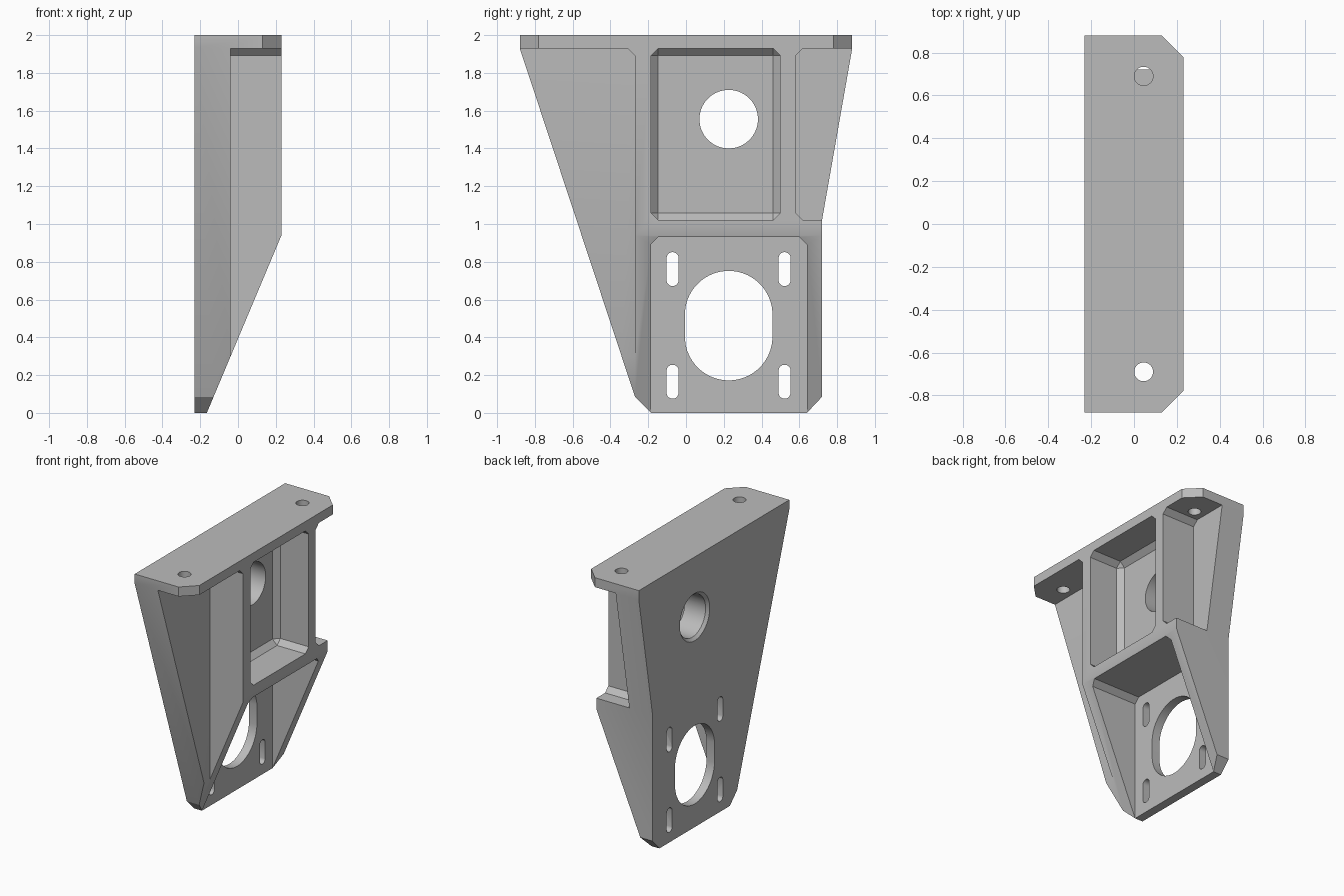
import bpy, bmesh, math
from mathutils import Vector

if "Cube" in bpy.data.objects:
    bpy.data.objects.remove(bpy.data.objects["Cube"], do_unlink=True)

BACK, FACE, FRONT, OUT = -0.23, -0.04, 0.23, 0.5   # depth levels along x
FLOOR = -0.165                                     # lower pocket floor
C = 0.038                                          # small corner cut


def to_object(name, bm):
    bmesh.ops.recalc_face_normals(bm, faces=bm.faces)
    mesh = bpy.data.meshes.new(name)
    bm.to_mesh(mesh)
    bm.free()
    obj = bpy.data.objects.new(name, mesh)
    bpy.context.collection.objects.link(obj)
    return obj


def prism(name, pts, lo, hi, axis="x"):
    """Extrude a 2D profile along an axis."""
    def place(p, d):
        a, b = p
        return {"x": (d, a, b), "y": (a, d, b), "z": (a, b, d)}[axis]
    bm = bmesh.new()
    face = bm.faces.new([bm.verts.new(place(p, lo)) for p in pts])
    ext = bmesh.ops.extrude_face_region(bm, geom=[face])
    verts = [g for g in ext["geom"] if isinstance(g, bmesh.types.BMVert)]
    shift = Vector(place((0, 0), hi - lo))
    bmesh.ops.translate(bm, verts=verts, vec=shift)
    return to_object(name, bm)


def hull(name, points):
    bm = bmesh.new()
    for p in points:
        bm.verts.new(p)
    bmesh.ops.convex_hull(bm, input=bm.verts)
    return to_object(name, bm)


def obround(cy, cz, r, half=0.0, n=48):
    """Circle, or slot when half (half the straight length) is given."""
    pts = []
    for i in range(n):
        a = 2 * math.pi * (i + 0.5) / n
        pts.append((cy + r * math.cos(a),
                    cz + r * math.sin(a) + math.copysign(half, math.sin(a))))
    return pts


# Solid blank with the full side outline
bracket = prism("mounting_bracket", [
    (-0.88, 2), (-0.88, 1.93), (-0.27, 0.085), (-0.185, 0), (0.64, 0),
    (0.72, 0.085), (0.72, 1.02), (0.88, 1.93), (0.88, 2)], BACK, FRONT)

cutters = []

# Sloped lower front
sx, sz = 0.04, 0.0952
cutters.append(prism("slope_cutter", [
    (FLOOR - sx, -sz), (OUT, -sz), (OUT, 0.94 + sz), (FRONT + sx, 0.94 + sz)],
    -1, 1, "y"))

# Recesses outside the two upright ribs
cutters.append(prism("front_wing_cutter", [
    (-1, -0.1), (-0.27, -0.1), (-0.27, 1.93 - C), (-0.27 - C, 1.93), (-1, 1.93)],
    FACE, OUT))
cutters.append(prism("back_wing_cutter", [
    (1, 1.02), (0.58 + C, 1.02), (0.58, 1.02 + C),
    (0.58, 1.93 - C), (0.58 + C, 1.93), (1, 1.93)], FACE, OUT))

# Lower pocket, open at the bottom
cutters.append(prism("lower_pocket_cutter", [
    (-0.185, -0.1), (0.64, -0.1), (0.64, 0.93 - C), (0.64 - C, 0.93),
    (-0.185 + C, 0.93), (-0.185, 0.93 - C)], FLOOR, OUT))

# Upper pocket with bevelled floor edge
y0, y1, z0, z1 = -0.185, 0.498, 1.02, 1.93
points = []
for y, sy in ((y0, 1), (y1, -1)):
    for z, s in ((z0, 1), (z1, -1)):
        points.append((FACE, y + sy * C, z + s * C))
        for x in (FACE + C, OUT):
            points += [(x, y + sy * C, z), (x, y, z + s * C)]
cutters.append(hull("upper_pocket_cutter", points))

# Round upper opening with a slight bevel at the back
hy, hz, hr = 0.226, 1.555, 0.155
cutters.append(prism("upper_hole_cutter", obround(hy, hz, hr), -OUT, OUT))
cutters.append(hull("hole_bevel_cutter",
    [(BACK - 0.02, *p) for p in obround(hy, hz, hr + 0.04)]
    + [(BACK + 0.02, *p) for p in obround(hy, hz, hr)]))

# Large lower opening and four slots
cutters.append(prism("lower_hole_cutter", obround(hy, 0.462, 0.232, 0.058), -OUT, OUT))
for y in (-0.071, 0.522):
    for z in (0.165, 0.761):
        cutters.append(prism("slot_cutter", obround(y, z, 0.032, 0.058, 24), -OUT, OUT))

# Top flange corners and screw holes
for s in (-1, 1):
    cutters.append(prism("corner_cutter", [
        (0.03, 0.98 * s), (0.33, 0.68 * s), (0.33, 0.98 * s)], 1.9, 2.1, "z"))
    cutters.append(prism("screw_hole_cutter",
        obround(0.045, 0.69 * s, 0.044, 0, 32), 1.8, 2.1, "z"))

# Carve the blank
for c in cutters:
    c.hide_render = True
    mod = bracket.modifiers.new(c.name, "BOOLEAN")
    mod.operation = "DIFFERENCE"
    mod.solver = "EXACT"
    mod.object = c
bpy.context.view_layer.update()
deps = bpy.context.evaluated_depsgraph_get()
carved = bpy.data.meshes.new_from_object(bracket.evaluated_get(deps))
bracket.modifiers.clear()
bracket.data = carved
for c in cutters:
    bpy.data.objects.remove(c, do_unlink=True)

# Plain grey finish
grey = bpy.data.materials.new("plain_grey")
grey.use_nodes = True
colour = (0.5, 0.5, 0.5, 1)
grey.diffuse_color = colour
grey.node_tree.nodes["Principled BSDF"].inputs["Base Color"].default_value = colour
carved.materials.clear()
carved.materials.append(grey)

bpy.ops.object.select_all(action="DESELECT")
bracket.select_set(True)
bpy.context.view_layer.objects.active = bracket
bpy.ops.object.shade_smooth_by_angle(angle=math.radians(25))
